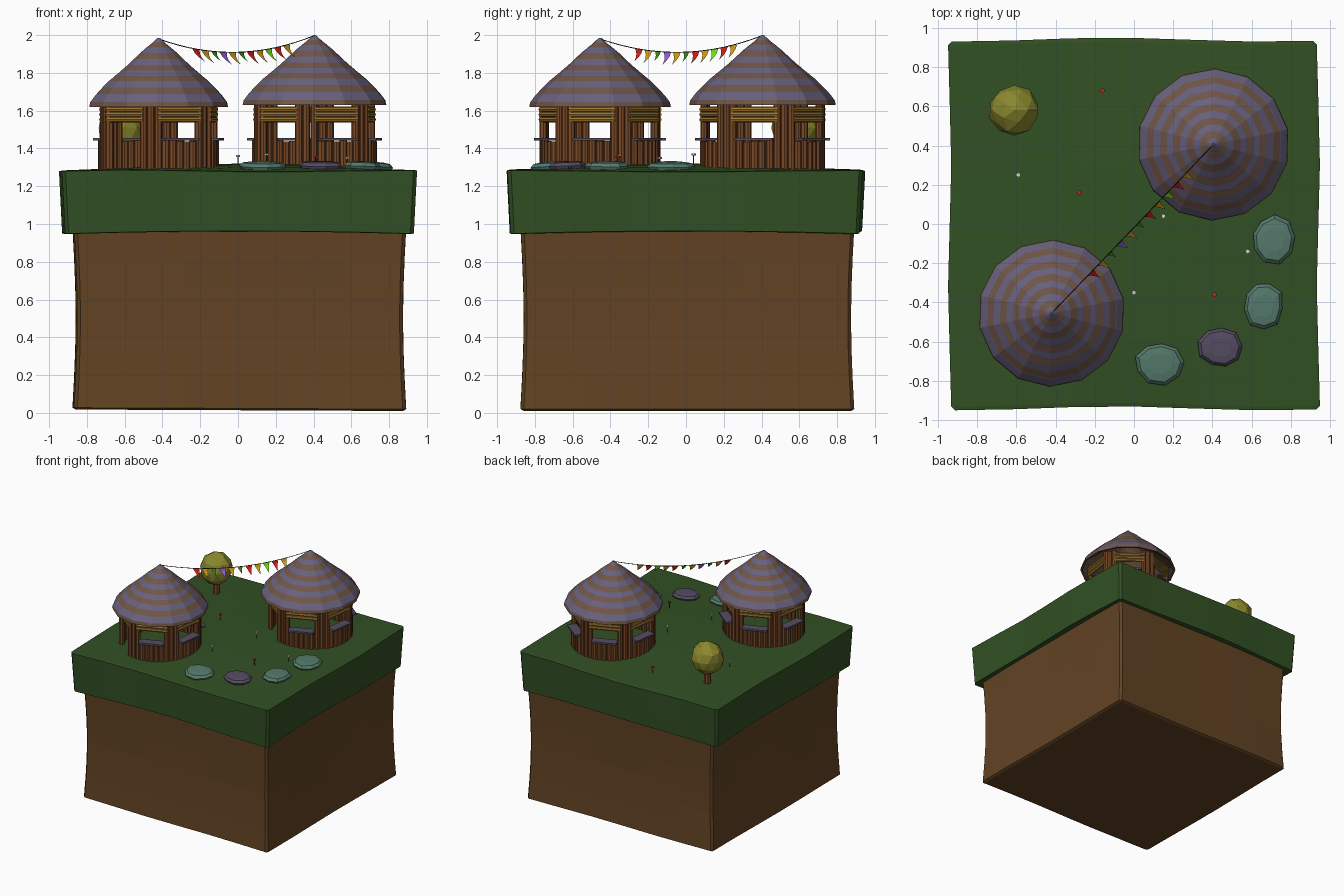
import bpy, bmesh, math, random
from mathutils import Vector, Matrix

if "Cube" in bpy.data.objects:
    bpy.data.objects.remove(bpy.data.objects["Cube"])

random.seed(4)
mats = {}


def mat(name, r, g, b):
    m = bpy.data.materials.new(name)
    m.diffuse_color = [((c / 255 + 0.055) / 1.055) ** 2.4 for c in (r, g, b)] + [1]
    m.use_nodes = True
    m.node_tree.nodes["Principled BSDF"].inputs["Base Color"].default_value = m.diffuse_color
    mats[name] = m


for args in [("grass", 50, 80, 36), ("dirt", 98, 67, 35), ("log", 122, 72, 38), ("pale_log", 158, 118, 48),
             ("thatch_brown", 112, 86, 72), ("thatch_violet", 104, 97, 126), ("stone_teal", 85, 122, 108),
             ("stone_violet", 84, 76, 98), ("leaf", 138, 136, 44), ("string", 45, 40, 35),
             ("red", 215, 30, 20), ("amber", 215, 160, 20), ("lime", 115, 235, 20),
             ("violet", 150, 95, 225), ("green", 60, 140, 20), ("white", 215, 205, 205)]:
    mat(*args)


def finish(bm, name, *materials):
    bmesh.ops.recalc_face_normals(bm, faces=bm.faces)
    me = bpy.data.meshes.new(name)
    bm.to_mesh(me)
    bm.free()
    ob = bpy.data.objects.new(name, me)
    bpy.context.collection.objects.link(ob)
    for m in materials:
        me.materials.append(mats[m])
    return ob


def tube(bm, p, q, r, n=8):
    p, q = Vector(p), Vector(q)
    d = q - p
    m = Matrix.Translation((p + q) / 2) @ d.to_track_quat('Z', 'Y').to_matrix().to_4x4()
    bmesh.ops.create_cone(bm, cap_ends=True, segments=n, radius1=r, radius2=r, depth=d.length, matrix=m)


def ground(x, y):
    return 1.28 + 0.035 * (1 - x * x) * (1 - y * y) + 0.006 * math.sin(4 * x + 1) * math.cos(3 * y)


# wavy rounded blocks for earth and turf
def block(name, half, z0, z1, material, shape):
    bm = bmesh.new()
    bmesh.ops.create_cube(bm, size=2)
    bmesh.ops.bevel(bm, geom=list(bm.edges), offset=0.02, segments=1, affect='EDGES')
    long_edges = [e for e in bm.edges if e.calc_length() > 1]
    bmesh.ops.subdivide_edges(bm, edges=long_edges, cuts=5, use_grid_fill=True)
    for v in bm.verts:
        x, y, t = v.co.x * half, v.co.y * half, (v.co.z + 1) / 2
        v.co = shape(x, y, t, z0, z1)
    return finish(bm, name, material)


def dirt_shape(x, y, t, z0, z1):
    s = 1 - 0.02 * math.sin(math.pi * t) + 0.005 * math.sin(5 * x + 4 * y)
    return Vector((x * s + 0.007, y * s + 0.007, z0 + (z1 - z0) * t + (1 - t) * 0.008 * (0.9 - x) / 1.8))


def turf_shape(x, y, t, z0, z1):
    s = 0.982 + 0.018 * t
    low = z0 + 0.03 * (1 - (x * x + y * y) / 1.8)
    return Vector((x * s + 0.008 * math.sin(5 * y), y * s + 0.01 * math.sin(4 * x + 2),
                   low + (ground(x, y) - low) * t))


block("earth_block", 0.88, 0.01, 0.99, "dirt", dirt_shape)
block("turf_block", 0.94, 0.945, 1.28, "grass", turf_shape)


# striped conical thatched roof, hollow below
def roof(name, cx, cy, R, apex, eave):
    prof = [(1, 0), (0.985, 0.07), (0.885, 0.2), (0.735, 0.36), (0.57, 0.5), (0.41, 0.64),
            (0.27, 0.78), (0.13, 0.9), (0.0, 1.0)]

    def height(r):
        for (r0, h0), (r1, h1) in zip(prof, prof[1:]):
            if r >= r1:
                return h0 + (h1 - h0) * (r0 - r) / (r0 - r1)

    rings = [(1, 0), (0.985, 0.07)]
    n_bands = 11
    for i in range(1, n_bands):
        r = 0.985 * (1 - i / n_bands)
        rings += [(r + 0.012, height(r) - 0.012), (r, height(r))]
    rings = [(0.02, 0.8), (0.8, 0.12), (0.96, 0)] + rings + [(0.02, 1.0)]
    bm = bmesh.new()
    n, loops = 14, []
    for r, h in rings:
        loops.append([bm.verts.new((cx + R * r * math.cos(2 * math.pi * k / n + 0.2),
                                    cy + R * r * math.sin(2 * math.pi * k / n + 0.2),
                                    eave + (apex - eave) * h)) for k in range(n)])
    for i, (a, b) in enumerate(zip(loops, loops[1:])):
        for k in range(n):
            f = bm.faces.new((a[k], a[(k + 1) % n], b[(k + 1) % n], b[k]))
            f.material_index = 0 if i < 4 else ((i - 4) // 2 + 1) % 2
    bm.faces.new(loops[0])
    bm.faces.new(loops[-1])
    finish(bm, name, "thatch_brown", "thatch_violet")


# hut: ring of logs in six sectors, five windows and one doorway
def hut(tag, cx, cy, R, start):
    logs, beams, sills = bmesh.new(), bmesh.new(), bmesh.new()
    for s in range(6):
        base = math.radians(start + 60 * s)
        for k in range(8):
            a = base + math.radians((k - 2) * 7.5)
            if s == 0 and k < 5:
                continue
            top = 1.44 if k < 5 else 1.645
            x, y = cx + R * math.cos(a), cy + R * math.sin(a)
            tube(logs, (x, y, 1.26), (x, y, top + random.uniform(-.005, .005)), random.uniform(.019, .022))
        u, w = Vector((math.cos(base), math.sin(base), 0)), Vector((-math.sin(base), math.cos(base), 0))
        c = Vector((cx, cy, 0)) + u * R * 0.955
        for z in (1.553, 1.58, 1.607):
            up = Vector((0, 0, z))
            tube(beams, c + up - w * 0.125, c + up + w * 0.125, 0.0145)
        if s:
            m = Matrix.Translation(c + u * 0.012 + Vector((0, 0, 1.448))) @ Matrix.Rotation(base, 4, 'Z')
            bmesh.ops.create_cube(sills, size=1, matrix=m @ Matrix.Diagonal((0.075, 0.2, 0.014, 1)))
    finish(logs, "wall_logs_" + tag, "log")
    finish(beams, "lintel_logs_" + tag, "pale_log")
    finish(sills, "window_sills_" + tag, "stone_violet")


A, B = Vector((-0.42, -0.455, 1.98)), Vector((0.405, 0.405, 1.998))
hut("front", A.x, A.y, 0.30, -128)
hut("back", B.x, B.y, 0.31, -128)
roof("roof_front", A.x, A.y, 0.375, 1.985, 1.62)
roof("roof_back", B.x, B.y, 0.388, 2.0, 1.63)


# bunting: sagging string with curled pennants
def on_string(t):
    return A.lerp(B, t) + Vector((0, 0, -0.32 * t * (1 - t)))


bm = bmesh.new()
for i in range(16):
    tube(bm, on_string(i / 16), on_string((i + 1) / 16), 0.0025, 5)
finish(bm, "bunting_string", "string")
along, side = (B - A).normalized(), Vector((0.75, -0.66, 0))
colours = ["red", "amber", "green", "violet", "amber", "green", "red", "amber", "lime", "red", "amber"]
for i, col in enumerate(colours):
    p = on_string(0.24 + i * 0.058)
    size = 0.75 if col == "green" else 1
    bm = bmesh.new()
    rows = []
    for t in (0, 0.35, 0.7, 1):
        mid = p + (side * 0.05 * t * t + along * 0.012 * t + Vector((0, 0, -0.065 * t))) * size
        w = 0.026 * size * (1 - t) + 0.001
        rows.append([bm.verts.new(mid - along * w), bm.verts.new(mid + along * w)])
    for a, b in zip(rows, rows[1:]):
        bm.faces.new((a[0], a[1], b[1], b[0]))
    finish(bm, f"pennant_{i}", col)

# round bush on a short trunk
bm = bmesh.new()
bmesh.ops.create_icosphere(bm, subdivisions=2, radius=1)
for v in bm.verts:
    v.co *= random.uniform(0.93, 1.03)
    v.co = Vector((-0.61 + v.co.x * 0.132, 0.58 + v.co.y * 0.13, 1.51 + v.co.z * 0.138))
finish(bm, "bush_leaves", "leaf")
bm = bmesh.new()
tube(bm, (-0.61, 0.58, 1.26), (-0.61, 0.58, 1.42), 0.028)
finish(bm, "bush_trunk", "log")

# flat stepping stones
for i, (x, y, rx, ry, col) in enumerate([(0.71, -0.08, .115, .125, "stone_teal"), (0.66, -0.415, .105, .125, "stone_teal"),
                                         (0.44, -0.63, .115, .105, "stone_violet"), (0.13, -0.71, .125, .11, "stone_teal")]):
    bm = bmesh.new()
    tilt = Matrix.Rotation(random.uniform(0, 3), 4, 'Z')
    loops = []
    wob = [random.uniform(0.9, 1.06) for k in range(9)]
    for r, h in ((0.85, -0.02), (1, 0.012), (0.85, 0.03), (0.5, 0.036)):
        ring = []
        for k in range(9):
            d = tilt @ Vector((math.cos(k * math.tau / 9), math.sin(k * math.tau / 9), 0)) * r * wob[k]
            px, py = x + d.x * rx, y + d.y * ry
            ring.append(bm.verts.new((px, py, ground(px, py) + h)))
        loops.append(ring)
    for a, b in zip(loops, loops[1:]):
        for k in range(9):
            bm.faces.new((a[k], a[(k + 1) % 9], b[(k + 1) % 9], b[k]))
    bm.faces.new(loops[0])
    bm.faces.new(loops[-1])
    finish(bm, f"stepping_stone_{i}", col)

# tiny flowers
for i, (x, y, col) in enumerate([(-.16, .68, "red"), (-.28, .16, "red"), (.41, -.36, "red"), (-.59, .25, "white"),
                                 (.15, .04, "white"), (0, -.35, "white"), (.58, -.14, "white")]):
    z = ground(x, y)
    bm = bmesh.new()
    tube(bm, (x, y, z - 0.01), (x, y, z + 0.045), 0.003, 5)
    finish(bm, f"flower_stem_{i}", "grass")
    bm = bmesh.new()
    tube(bm, (x, y, z + 0.042), (x, y, z + 0.052), 0.012, 6)
    finish(bm, f"flower_head_{i}", col)
